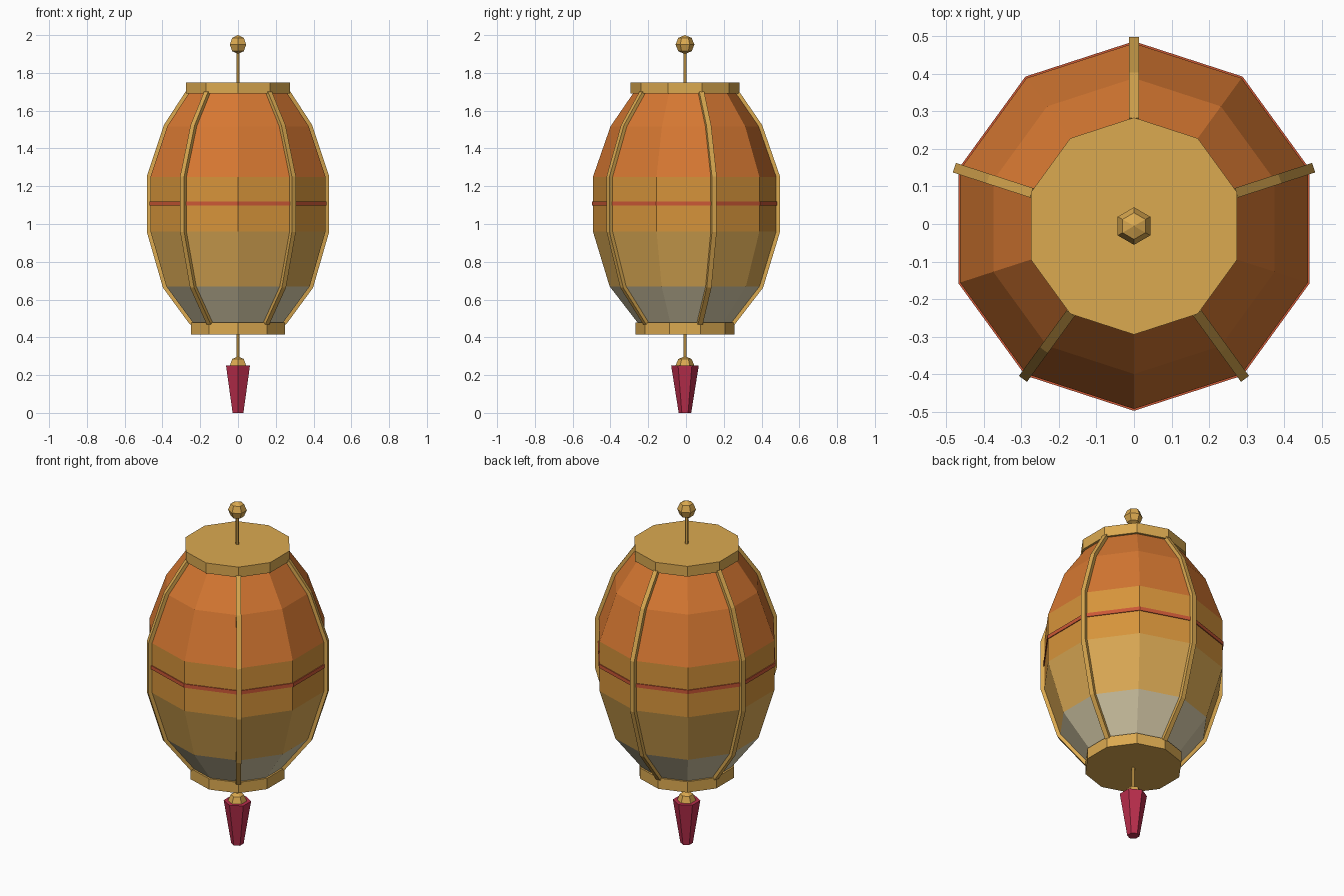
import bpy, bmesh, math
from mathutils import Vector

cube = bpy.data.objects.get("Cube")
if cube:
    bpy.data.objects.remove(cube, do_unlink=True)

CENTRE_Y = -0.0055


def to_linear(c):
    return c / 12.92 if c <= 0.04045 else ((c + 0.055) / 1.055) ** 2.4


def material(name, *srgb):
    m = bpy.data.materials.new(name)
    colour = tuple(to_linear(c) for c in srgb) + (1.0,)
    m.use_nodes = True
    m.diffuse_color = colour
    bsdf = m.node_tree.nodes["Principled BSDF"]
    bsdf.inputs["Base Color"].default_value = colour
    return m


gold = material("gold", 0.86, 0.665, 0.315)
orange = material("orange paper", 0.84, 0.47, 0.195)
amber = material("amber paper", 0.84, 0.58, 0.23)
tan = material("tan paper", 0.86, 0.665, 0.33)
cream = material("cream paper", 0.84, 0.795, 0.66)
red = material("red band", 0.80, 0.345, 0.21)
crimson = material("crimson thread", 0.73, 0.18, 0.30)


def finish(name, bm, mats):
    bmesh.ops.remove_doubles(bm, verts=bm.verts, dist=0.0001)
    bmesh.ops.recalc_face_normals(bm, faces=bm.faces)
    mesh = bpy.data.meshes.new(name)
    bm.to_mesh(mesh)
    bm.free()
    for m in mats:
        mesh.materials.append(m)
    ob = bpy.data.objects.new(name, mesh)
    ob.location.y = CENTRE_Y
    bpy.context.collection.objects.link(ob)
    return ob


def lathe(name, profile, sides, mats, row_colours=None):
    """Turn (radius, z) points into a flat-sided solid with a corner on +y."""
    bm = bmesh.new()
    rings = []
    for r, z in profile:
        angles = [math.pi / 2 + math.tau * i / sides for i in range(sides)]
        rings.append([bm.verts.new((r * math.cos(a), r * math.sin(a), z)) for a in angles])
    for row in range(len(rings) - 1):
        low, high = rings[row], rings[row + 1]
        for i in range(sides):
            j = (i + 1) % sides
            face = bm.faces.new((low[i], low[j], high[j], high[i]))
            if row_colours:
                face.material_index = row_colours[row]
    if profile[0][0] > 0:
        bm.faces.new(rings[0][::-1])
    if profile[-1][0] > 0:
        face = bm.faces.new(rings[-1])
        if row_colours:
            face.material_index = row_colours[-1]
    return finish(name, bm, mats)


def drum(name, low_r, high_r, z0, z1, sides, mat):
    return lathe(name, [(low_r, z0), (high_r, z1)], sides, [mat])


def bead(name, z, r):
    steps = [math.pi * (k / 4 - 0.5) for k in range(5)]
    profile = [(max(0, round(r * math.cos(a), 5)), z + r * math.sin(a)) for a in steps]
    return lathe(name, profile, 6, [gold])


# Paper body, coloured row by row
BODY = [(0.25, 0.477), (0.399, 0.67), (0.487, 0.96),
        (0.487, 1.25), (0.394, 1.517), (0.274, 1.692)]
lathe("paper_body", BODY, 10, [cream, tan, amber, orange], [0, 1, 2, 3, 3])

# Thin painted band round the middle
drum("red_band", 0.492, 0.492, 1.098, 1.12, 10, red)

# End caps
drum("top_cap", 0.289, 0.289, 1.69, 1.75, 10, gold)
drum("bottom_cap", 0.262, 0.262, 0.415, 0.478, 10, gold)


def rib(name, angle, half_width=0.0133, inner=-0.01, outer=0.016):
    """Sweep a small rectangle along the body profile with mitred joints."""
    pts = [Vector(p) for p in BODY]
    out = Vector((math.cos(angle), math.sin(angle), 0))
    side = Vector((-out.y, out.x, 0))
    normals = []
    for a, b in zip(pts, pts[1:]):
        d = (b - a).normalized()
        normals.append(Vector((d.y, -d.x)))
    bm = bmesh.new()
    sections = []
    for i, p in enumerate(pts):
        n0 = normals[max(i - 1, 0)]
        n1 = normals[min(i, len(normals) - 1)]
        n = (n0 + n1).normalized()
        n /= n.dot(n0)
        ring = []
        for depth, s in ((inner, -1), (outer, -1), (outer, 1), (inner, 1)):
            q = p + n * depth
            ring.append(bm.verts.new(out * q.x + side * s * half_width + Vector((0, 0, q.y))))
        sections.append(ring)
    for low, high in zip(sections, sections[1:]):
        for i in range(4):
            j = (i + 1) % 4
            bm.faces.new((low[i], low[j], high[j], high[i]))
    bm.faces.new(sections[0])
    bm.faces.new(sections[-1])
    return finish(name, bm, [gold])


# Five ribs on every second corner
for k in range(5):
    rib(f"rib_{k + 1}", math.pi / 2 + math.tau * k / 5)

# Hanging rod and finial
drum("top_rod", 0.009, 0.009, 1.74, 1.92, 6, gold)
bead("top_finial", 1.95, 0.05)

# Cord, bead and tassel
drum("bottom_cord", 0.009, 0.009, 0.28, 0.42, 6, gold)
bead("tassel_bead", 0.25, 0.05)
drum("tassel", 0.033, 0.073, 0.0, 0.25, 6, crimson)
